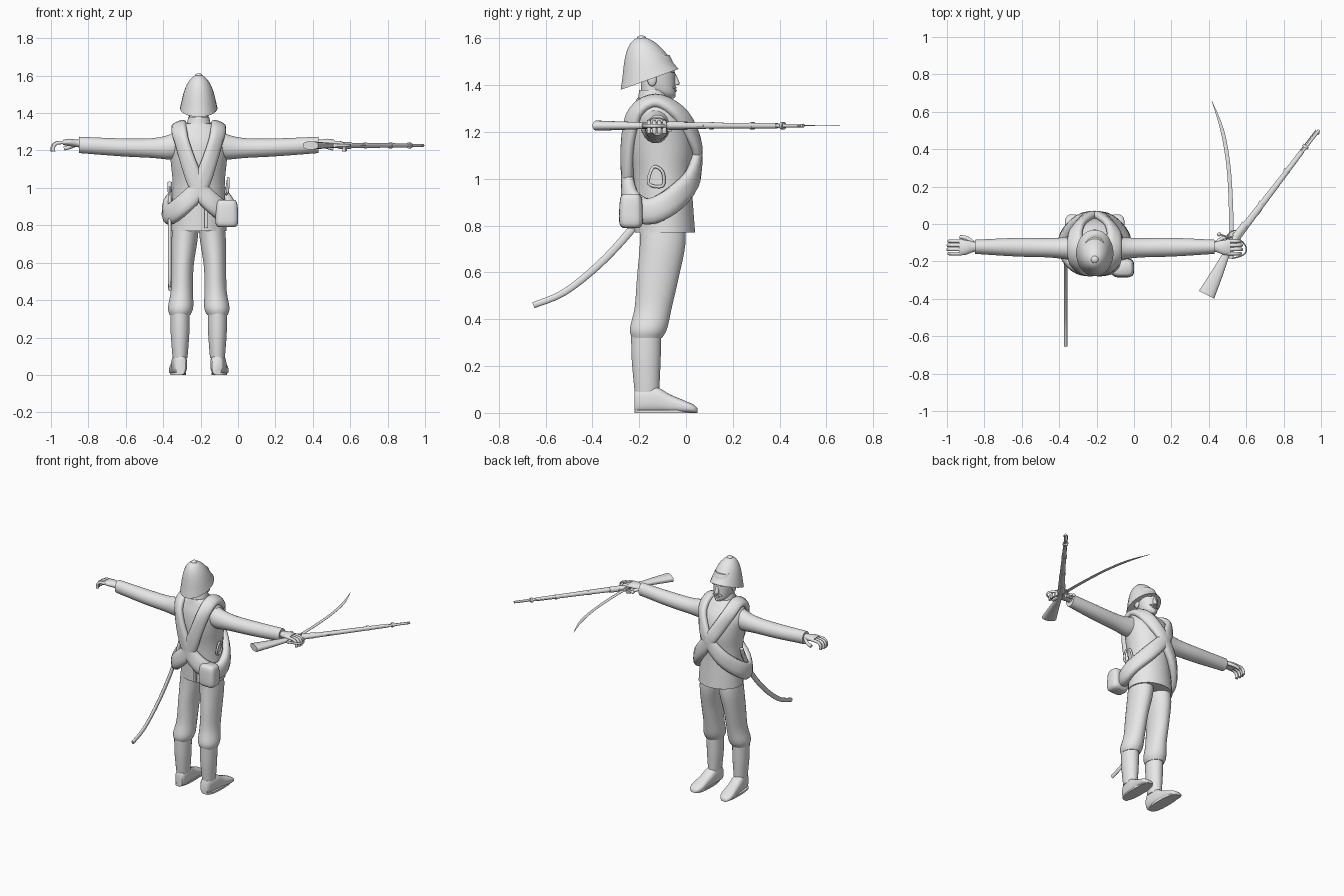
import bpy, bmesh, math
from mathutils import Vector

if bpy.data.objects.get("Cube"):
    bpy.data.objects.remove(bpy.data.objects["Cube"])

BODY_X = -.21             # centre line of the figure
UP = Vector((0, 0, 1))
SIDE = Vector((1, 0, 0))
FORWARD = Vector((0, 1, 0))
MIRROR = (("left", 1), ("right", -1))

grey = bpy.data.materials.new("plain_grey")
grey.use_nodes = True
grey.diffuse_color = (.8, .8, .8, 1)
grey.node_tree.nodes["Principled BSDF"].inputs["Base Color"].default_value = grey.diffuse_color


def smooth(rows, closed=False, steps=4):
    """Pass a soft curve through rows of numbers of any length."""
    rows = [Vector(row) for row in rows]
    count = len(rows)

    def pick(index):
        return rows[index % count] if closed else rows[max(0, min(count - 1, index))]

    out = []
    for index in range(count if closed else count - 1):
        before, start, end, after = (pick(index + shift) for shift in (-1, 0, 1, 2))
        leave, arrive = (end - before) / 2, (after - start) / 2
        for step in range(steps):
            t = step / steps
            ease = t * t * (3 - 2 * t)
            out.append(start.lerp(end, ease) + leave * (t * (1 - t) ** 2) - arrive * (t * t * (1 - t)))
    return out if closed else out + [rows[-1]]


def finish(name, bm):
    """Turn a bmesh into a shaded grey object."""
    bmesh.ops.recalc_face_normals(bm, faces=bm.faces)
    mesh = bpy.data.meshes.new(name)
    bm.to_mesh(mesh)
    bm.free()
    mesh.materials.append(grey)
    part = bpy.data.objects.new(name, mesh)
    bpy.context.collection.objects.link(part)
    bpy.ops.object.select_all(action="DESELECT")
    part.select_set(True)
    bpy.context.view_layer.objects.active = part
    bpy.ops.object.shade_smooth_by_angle(angle=math.radians(50))
    return part


def skin(name, rings, closed=False):
    """Join rings of points into one surface."""
    bm = bmesh.new()
    loops = [[bm.verts.new(point) for point in ring] for ring in rings]
    pairs = list(zip(loops, loops[1:]))
    if closed:
        pairs.append((loops[-1], loops[0]))
    else:
        bm.faces.new(loops[0])
        bm.faces.new(loops[-1])
    for lower, upper in pairs:
        for index in range(len(lower)):
            bm.faces.new((lower[index - 1], lower[index], upper[index], upper[index - 1]))
    finish(name, bm)


def oval(count, power):
    """Unit ring; a power below one makes it squarer."""
    for index in range(count):
        angle = math.tau * (index + .5) / count
        c, s = math.cos(angle), math.sin(angle)
        yield math.copysign(abs(c) ** power, c), math.copysign(abs(s) ** power, s)


def loft(name, axis, rows, side=1, power=1.0, slope=None):
    """Rows: place on axis, two centre values, two radii."""
    rings = []
    for a, u, v, wide, deep in smooth(rows):
        ring = []
        for c, s in oval(24, power):
            p, q = u + wide * c, v + deep * s
            lift = slope(a) * deep * s if slope else 0
            x, y, z = {"x": (a, p, q), "y": (p, a, q), "z": (p, q, a + lift)}[axis]
            ring.append((BODY_X + side * x, y, z))
        rings.append(ring)
    skin(name, rings)


def sweep(name, rows, normal=UP, side=1, origin=0.0, closed=False, power=1.0):
    """Rows: x, y, z, half width, half thickness."""
    rows = smooth(rows, closed)
    last = len(rows) - 1
    rings = []
    for index, (x, y, z, wide, thick) in enumerate(rows):
        ahead = rows[(index + 1) % len(rows)] if closed else rows[min(last, index + 1)]
        behind = rows[index - 1] if closed else rows[max(0, index - 1)]
        tangent = Vector(ahead[:3]) - Vector(behind[:3])
        point = Vector((x, y, z))
        across = tangent.cross(normal(point) if callable(normal) else normal).normalized()
        out = across.cross(tangent).normalized()
        ring = [point + across * (wide * c) + out * (thick * s) for c, s in oval(12, power)]
        rings.append([(origin + side * p.x, p.y, p.z) for p in ring])
    skin(name, rings, closed)


def tube(name, points, radius, side=1, normal=UP, closed=False):
    sweep(name, [(*point, radius, radius) for point in points], normal, side, BODY_X, closed)


def ball(name, centre, radii):
    bm = bmesh.new()
    bmesh.ops.create_uvsphere(bm, u_segments=16, v_segments=10, radius=1)
    bmesh.ops.scale(bm, vec=radii, verts=bm.verts)
    bmesh.ops.translate(bm, vec=Vector(centre) + SIDE * BODY_X, verts=bm.verts)
    finish(name, bm)


# Tunic, neck and head
loft("tunic", "z", [(.77, 0, -.09, .15, .13), (1, 0, -.1, .14, .125), (1.13, 0, -.105, .15, .14),
                    (1.24, 0, -.115, .16, .125), (1.31, 0, -.13, .13, .09), (1.345, 0, -.14, .07, .07)])
loft("collar", "z", [(1.32, 0, -.14, .07, .07), (1.38, 0, -.14, .056, .06)])
loft("neck", "z", [(1.34, 0, -.14, .05, .05), (1.45, 0, -.14, .05, .055)])
loft("head", "z", [(1.345, 0, -.08, .02, .025), (1.36, 0, -.09, .04, .045), (1.39, 0, -.11, .055, .065),
                   (1.48, 0, -.13, .067, .08), (1.53, 0, -.14, .06, .07)])
loft("nose", "z", [(1.4, 0, -.045, .013, .012), (1.41, 0, -.043, .014, .016), (1.45, 0, -.055, .008, .01)])
ball("lips", (0, -.05, 1.377), (.02, .012, .006))
ball("chin", (0, -.06, 1.355), (.02, .016, .013))
for label, side in MIRROR:
    ball(label + "_ear", (side * .064, -.145, 1.425), (.01, .02, .03))
    ball(label + "_brow", (side * .03, -.06, 1.46), (.018, .012, .007))
    ball(label + "_moustache", (side * .016, -.05, 1.39), (.02, .01, .006))

# Sun helmet: a dome with a flared brim, low behind and peaked in front
BRIM, CROWN = 1.425, .18
dome = []
for step in range(9):
    height, radius = math.sin(step * .19), math.cos(step * .19)
    flare = .02 * (1 - height) ** 4
    dome.append((BRIM + CROWN * height, 0, -.155 - .035 * height,
                 .09 * radius + flare / 2, .105 * radius + flare))
loft("helmet", "z", dome, slope=lambda z: .36 * (1 - (z - BRIM) / CROWN))
ball("helmet_button", (0, -.19, 1.6), (.02, .02, .013))

# Legs and arms, mirrored on the centre line
for label, side in MIRROR:
    loft(label + "_trouser", "z", [(.84, .065, -.1, .07, .095), (.72, .076, -.1, .07, .098),
                                   (.58, .087, -.12, .06, .09), (.45, .09, -.14, .06, .08),
                                   (.36, .097, -.16, .068, .08), (.32, .1, -.167, .055, .065)], side)
    loft(label + "_gaiter", "z", [(.33, .1, -.17, .052, .065), (.22, .1, -.17, .05, .062),
                                  (.09, .1, -.167, .04, .053)], side)
    boot = [(-.22, .026, .048), (-.2, .036, .054), (-.13, .042, .056), (-.07, .042, .04),
            (0, .045, .025), (.035, .036, .017), (.05, .018, .009)]
    loft(label + "_boot", "y", [(y, .115 + y * .08, high, wide, high) for y, wide, high in boot], side, .75)
    loft(label + "_sole", "z", [(z, .11, -.085, .042, .135) for z in (0, .012)], side, .8)
    loft(label + "_sleeve", "x", [(.08, -.13, 1.25, .07, .08), (.15, -.13, 1.22, .06, .068),
                                  (.25, -.127, 1.213, .052, .053), (.42, -.124, 1.217, .05, .048),
                                  (.64, -.122, 1.23, .038, .044)], side)
    loft(label + "_palm", "x", [(.62, -.122, 1.235, .025, .024), (.65, -.122, 1.238, .028, .02),
                                (.69, -.125, 1.243, .04, .02), (.725, -.125, 1.243, .042, .014)], side)
    for finger in range(4):
        y = -.158 + finger * .022
        reach = .785 - abs(finger - 1.5) * .006
        path = [(.71, y, 1.243), (reach - .02, y, 1.24), (reach, y, 1.22), (reach, y, 1.195)]
        tube(label + "_finger", path, .0095, side, FORWARD)
    tube(label + "_thumb", [(.65, -.1, 1.235), (.685, -.075, 1.22), (.72, -.07, 1.21)], .011, side)

# Crossed rolls, each a loop from one shoulder to the opposite hip
loop = [(.105, -.13, 1.335), (.1, -.035, 1.285), (.05, .03, 1.18), (0, .048, 1.1), (-.09, .02, .99),
        (-.16, -.07, .9), (-.155, -.165, .86), (-.09, -.235, .905), (0, -.25, 1), (.06, -.25, 1.15),
        (.1, -.215, 1.285)]


def outward(point):
    return Vector((point.x, point.y + .11, max(0, point.z - 1.25) * 3))


roll = []
for x, y, z in loop:
    low = max(0, 1.1 - z) * .06
    roll.append((x, y, z, .043 + low, .023 + low * .7))
for label, side in MIRROR:
    sweep(label + "_shoulder_roll", roll, outward, side, BODY_X, closed=True, power=.8)

# Hip pouch, hanging strap and loop
pouch = [(.79, .045), (.81, .06), (.88, .06), (.92, .055), (.935, .045)]
loft("hip_pouch", "z", [(z, .15, -.235, wide, wide - .01) for z, wide in pouch], power=.55)
loft("hanging_strap", "z", [(z, .04, -.237, .01, .012) for z in (.785, .9)], power=.5)
tube("hip_loop", [(.145, -.1, .97), (.155, -.1, 1.03), (.158, -.14, 1.05), (.155, -.16, .98)],
     .007, normal=SIDE, closed=True)

# Scabbard on the other hip
HIP_X = -.155
sheath = [(-.11, 1), (-.17, .88), (-.24, .775), (-.37, .635), (-.52, .515), (-.652, .46)]
sweep("scabbard", [(HIP_X, y, z, .02 + y * .01, .009) for y, z in sheath], SIDE, origin=BODY_X)
tube("scabbard_throat", [(HIP_X, -.115, .98), (HIP_X, -.1, 1.03)], .013, normal=SIDE)
tube("scabbard_ring", [(HIP_X - .01, -.18 + .02 * c, .865 + .025 * s) for c, s in oval(8, 1)],
     .005, normal=SIDE, closed=True)

# Rifle: flat butt, slim fore-end and barrel
HELD = 1.227
stock = [(.388, -.378, .047), (.447, -.26, .032), (.505, -.14, .018), (.565, -.05, .021),
         (.7, .127, .017), (.9, .389, .012)]
sweep("rifle_stock", [(x, y, HELD, wide, .008 + wide * .3) for x, y, wide in stock], power=.8)
breech, muzzle = Vector((.555, -.055, HELD)), Vector((.987, .505, HELD))
along = (muzzle - breech).normalized()
across = along.cross(UP)
length = (muzzle - breech).length


def gun_piece(name, start, end, wide, thick, shift=0.0):
    ends = [breech + along * place + across * shift for place in (start, end)]
    sweep(name, [(*point, wide, thick) for point in ends])


gun_piece("rifle_barrel", 0, length, .008, .008, .004)
gun_piece("rifle_ramrod", .4, length - .01, .003, .003, -.009)
gun_piece("rifle_breech", -.02, .07, .022, .019)
for place in (.2, .42, .585):
    gun_piece("rifle_band", place, place + .014, .018, .016)
gun_piece("rear_sight", .14, .18, .006, .005, .018)
gun_piece("front_sight", length - .025, length - .01, .005, .003, .012)
guard = [breech + along * back - across * drop
         for back, drop in ((-.07, .015), (-.05, .038), (-.01, .038), (.015, .015))]
sweep("trigger_guard", [(*point, .003, .006) for point in guard])

# Drawn sword with curved blade and knuckle guard
blade = [(.52, -.07, .013), (.518, .1, .012), (.505, .31, .011), (.472, .5, .01), (.416, .658, .001)]
sweep("sword_blade", [(x, y, HELD, wide, wide / 4) for x, y, wide in blade])
sweep("sword_grip", [(.52, y, HELD, .013, .012) for y in (-.075, -.13, -.185)])
bow = [(.46, -.055), (.5, -.068), (.56, -.08), (.6, -.125), (.585, -.165), (.52, -.185)]
sweep("sword_guard", [(x, y, HELD, .004, .008) for x, y in bow])
ball("quillon_end", (.455 - BODY_X, -.055, HELD), (.011, .011, .011))
